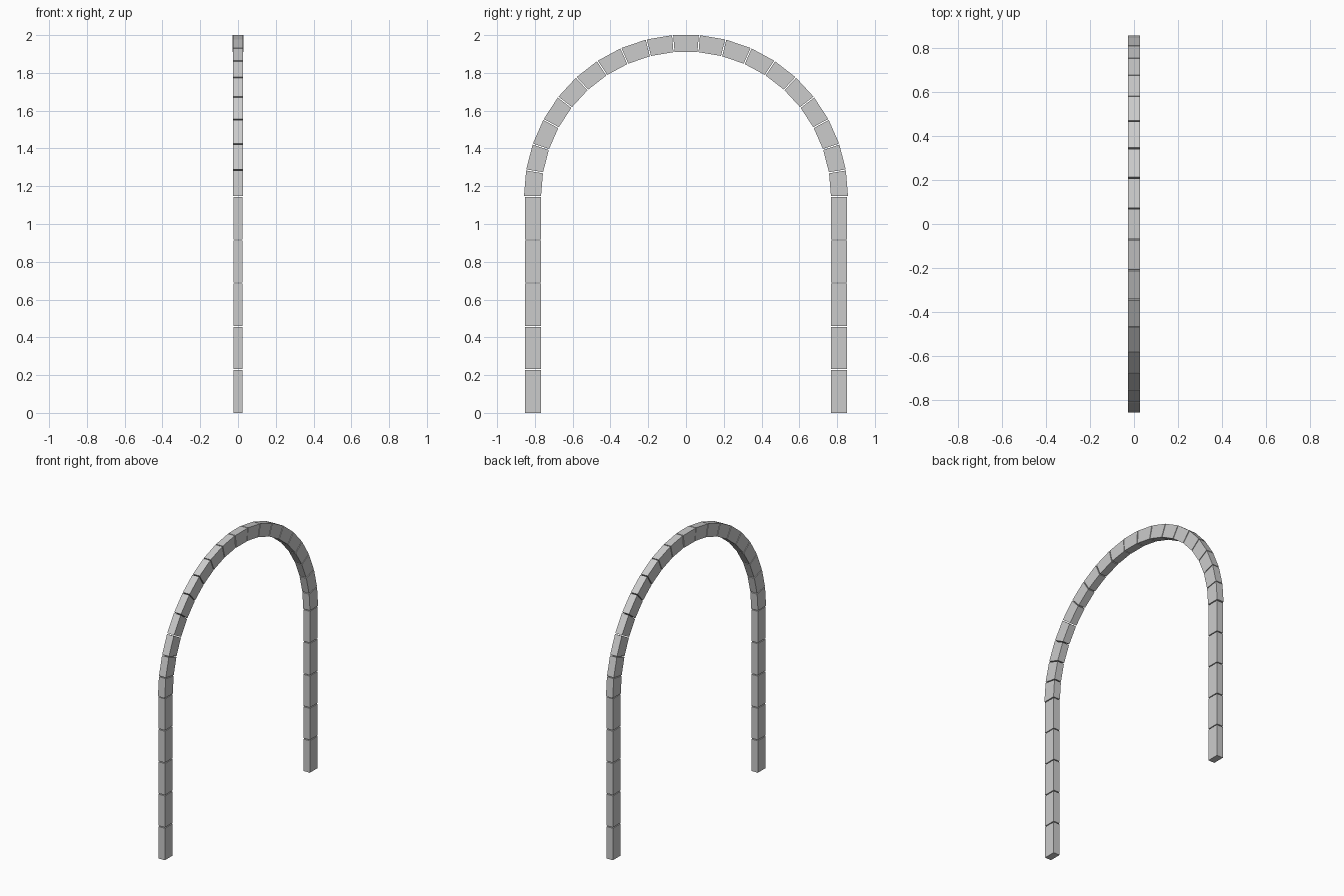
import bpy, bmesh
from math import pi, sin, cos, tan

if "Cube" in bpy.data.objects:
    bpy.data.objects.remove(bpy.data.objects["Cube"])

SPRING = 1.145            # height where the curve starts
R_OUT, R_IN = 0.855, 0.765
N_ARCH, N_LEG = 19, 5
STEP = pi / N_ARCH
GAP = 0.006


def block(name, profile, half_depth):
    """Extrude a closed (y, z) profile along x into a solid block."""
    bm = bmesh.new()
    face = bm.faces.new([bm.verts.new((-half_depth, y, z)) for y, z in profile])
    ext = bmesh.ops.extrude_face_region(bm, geom=[face])
    verts = [g for g in ext["geom"] if isinstance(g, bmesh.types.BMVert)]
    bmesh.ops.translate(bm, verts=verts, vec=(2 * half_depth, 0, 0))
    bmesh.ops.recalc_face_normals(bm, faces=bm.faces)
    mesh = bpy.data.meshes.new(name)
    bm.to_mesh(mesh)
    bm.free()
    obj = bpy.data.objects.new(name, mesh)
    bpy.context.collection.objects.link(obj)
    return obj


# Straight legs: stacked blocks on both sides
pitch = SPRING / N_LEG
for side, label in ((-1, "left"), (1, "right")):
    for i in range(N_LEG):
        z0 = i * pitch + (GAP / 2 if i else 0)
        z1 = (i + 1) * pitch - GAP / 2
        a, b = side * 0.768, side * 0.853
        block(f"{label}_leg_block_{i + 1}",
              [(a, z0), (b, z0), (b, z1), (a, z1)], 0.0245)

# Curved top: flat-faced wedge blocks, the middle one slightly deeper
for i in range(N_ARCH):
    ang = (i + 0.5) * STEP
    w_out = R_OUT * tan(STEP / 2) - GAP / 2
    w_in = R_IN * tan(STEP / 2) - GAP / 2
    profile = [(r * cos(ang) - w * sin(ang), SPRING + r * sin(ang) + w * cos(ang))
               for r, w in ((R_IN, -w_in), (R_OUT, -w_out), (R_OUT, w_out), (R_IN, w_in))]
    key = i == N_ARCH // 2
    block("keystone" if key else f"arch_block_{i + 1}", profile, 0.028 if key else 0.0265)
